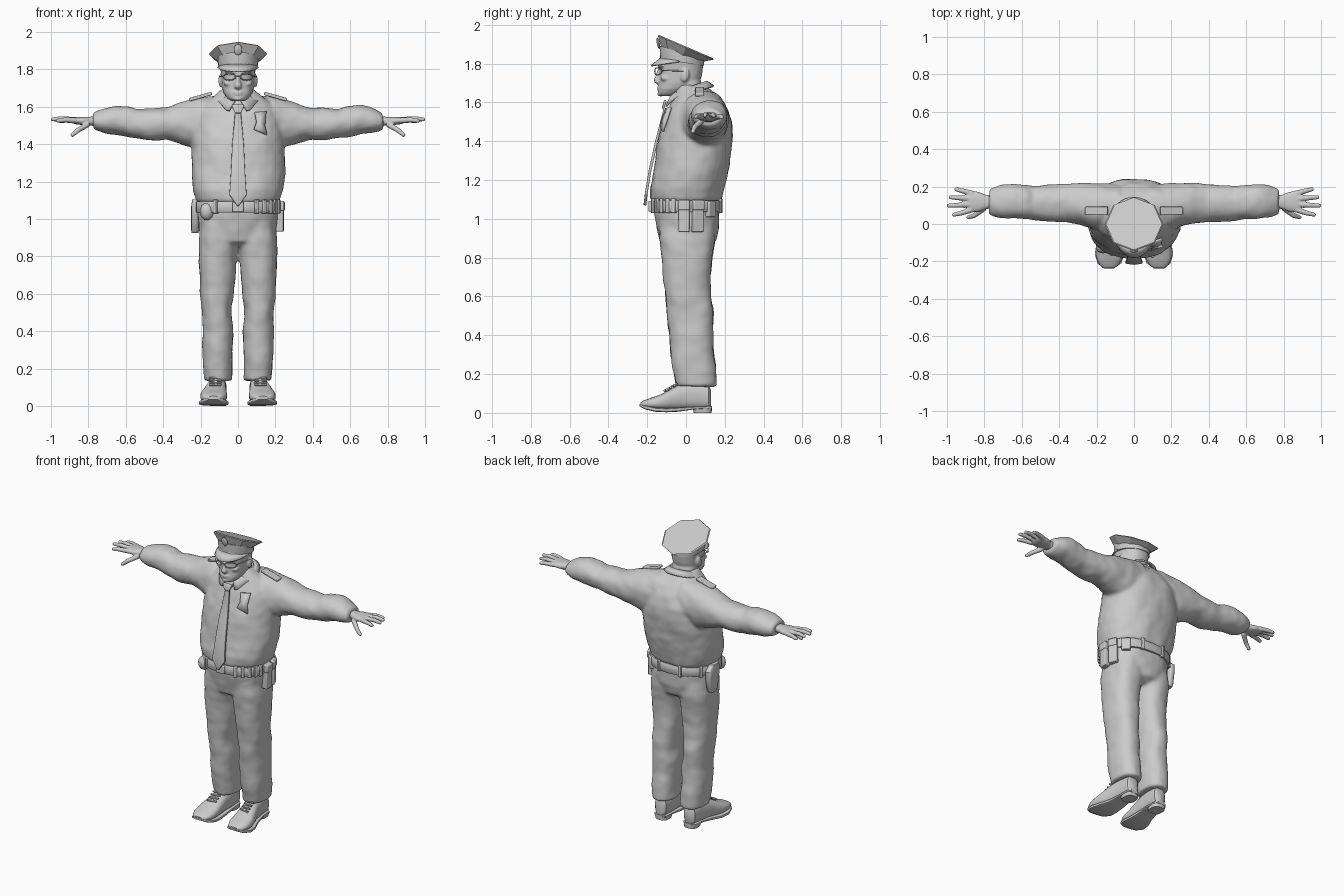
import bpy, bmesh, math
from mathutils import Matrix, Vector

AX = {'x': (0, 1, 2), 'y': (1, 0, 2), 'z': (2, 0, 1)}

def loft(bm, axis, rings, n=32, p=2.3, sx=1, tilts=None, phase=0):
    """Closed skin through rings (position, a0, a1, b0, b1) across one axis."""
    t, u, v = AX[axis]
    loops = []
    for k, (pos, a0, a1, b0, b1) in enumerate(rings):
        loop = []
        for i in range(n):
            an = 2 * math.pi * i / n + phase
            c, s = math.cos(an), math.sin(an)
            co = [0, 0, 0]
            co[u] = (a0 + a1) / 2 + (a1 - a0) / 2 * math.copysign(abs(c) ** (2 / p), c)
            co[v] = (b0 + b1) / 2 + (b1 - b0) / 2 * math.copysign(abs(s) ** (2 / p), s)
            co[t] = pos + (tilts[k] * co[v] if tilts else 0)
            co[0] *= sx
            loop.append(bm.verts.new(co))
        loops.append(loop)
    for A, B in zip(loops, loops[1:]):
        for i in range(n):
            j = (i + 1) % n
            bm.faces.new((A[i], A[j], B[j], B[i]))
    bm.faces.new(loops[0][::-1])
    bm.faces.new(loops[-1])

def zr(rows):
    """Rings symmetric in x: (z, half width, front y, back y)."""
    return [(z, -h, h, f, b) for z, h, f, b in rows]

def ball(bm, c, s, rot=(0, 0, 0)):
    m = Matrix.Translation(c)
    for a, k in zip(rot, 'XYZ'):
        m = m @ Matrix.Rotation(math.radians(a), 4, k)
    bmesh.ops.create_uvsphere(bm, u_segments=16, v_segments=10, radius=1, matrix=m @ Matrix.Diagonal((*s, 1)))

def tube(bm, a, b, r0, r1, seg=10):
    a, b = Vector(a), Vector(b)
    m = Matrix.Translation((a + b) / 2) @ (b - a).to_track_quat('Z', 'Y').to_matrix().to_4x4()
    bmesh.ops.create_cone(bm, cap_ends=True, segments=seg, radius1=r0, radius2=r1, depth=(b - a).length, matrix=m)

def box(bm, m, size):
    bmesh.ops.create_cube(bm, size=1, matrix=m @ Matrix.Diagonal((*size, 1)))

def strip(bm, A, B):
    """Open surface between two point rows."""
    A, B = [bm.verts.new(q) for q in A], [bm.verts.new(q) for q in B]
    for i in range(len(A) - 1):
        bm.faces.new((A[i], A[i + 1], B[i + 1], B[i]))

def finish(name, bm, mirror=False, voxel=0, smooth=0, solid=0, bevel=0, folds=0, angle=40):
    bmesh.ops.recalc_face_normals(bm, faces=bm.faces)
    me = bpy.data.meshes.new(name)
    bm.to_mesh(me)
    bm.free()
    ob = bpy.data.objects.new(name, me)
    bpy.context.collection.objects.link(ob)
    bpy.ops.object.select_all(action='DESELECT')
    ob.select_set(True)
    bpy.context.view_layer.objects.active = ob
    bpy.ops.object.shade_smooth_by_angle(angle=math.radians(angle))
    if mirror:
        ob.modifiers.new('mirror', 'MIRROR')
    if solid:
        md = ob.modifiers.new('thickness', 'SOLIDIFY')
        md.thickness, md.offset = solid, 0
    if bevel:
        md = ob.modifiers.new('bevel', 'BEVEL')
        md.width, md.segments = bevel, 2
    if voxel:
        md = ob.modifiers.new('blend', 'REMESH')
        md.mode, md.voxel_size, md.use_smooth_shade = 'VOXEL', voxel, True
    if smooth:
        md = ob.modifiers.new('soften', 'SMOOTH')
        md.factor, md.iterations = 0.5, smooth
    if folds:
        tex = bpy.data.textures.new(name + '_folds', 'CLOUDS')
        tex.noise_scale, tex.noise_depth = 0.11, 1
        md = ob.modifiers.new('folds', 'DISPLACE')
        md.texture, md.strength, md.mid_level = tex, folds, 0.45
    return ob

# shirt: torso and both sleeves blended together
bm = bmesh.new()
loft(bm, 'z', zr([(1.085, .205, -.165, .165), (1.1, .222, -.182, .185), (1.16, .24, -.185, .20),
    (1.25, .25, -.168, .215), (1.35, .25, -.15, .232), (1.43, .245, -.138, .24), (1.5, .235, -.115, .238),
    (1.57, .215, -.09, .21), (1.62, .175, -.07, .175), (1.66, .125, -.055, .13), (1.69, .09, -.045, .10)]))
for sx in (1, -1):
    loft(bm, 'x', [(.08, .0, .21, 1.40, 1.66), (.2, -.03, .22, 1.37, 1.652), (.30, .0, .22, 1.40, 1.622),
        (.38, .01, .215, 1.425, 1.595), (.47, .012, .208, 1.42, 1.59), (.54, .02, .205, 1.435, 1.585),
        (.58, .025, .207, 1.435, 1.602), (.65, .03, .213, 1.45, 1.608), (.71, .035, .208, 1.46, 1.595),
        (.75, .045, .195, 1.472, 1.578), (.775, .055, .185, 1.48, 1.565)], p=2.1, sx=sx)
finish('shirt', bm, voxel=.011, smooth=6, folds=.014)

# trousers: hips and two legs blended
bm = bmesh.new()
loft(bm, 'z', zr([(.85, .13, -.08, .10), (.88, .20, -.132, .15), (.95, .212, -.15, .168),
                  (1.03, .217, -.165, .17), (1.09, .212, -.165, .165)]))
for sx in (1, -1):
    loft(bm, 'z', [(.135, .03, .18, -.05, .157), (.17, .03, .183, -.056, .157), (.3, .03, .19, -.08, .145),
        (.4, .024, .19, -.086, .14), (.47, .034, .19, -.098, .138), (.53, .036, .194, -.102, .142),
        (.6, .024, .2, -.106, .13), (.7, .014, .205, -.116, .126), (.8, .006, .208, -.126, .136),
        (.9, -.01, .21, -.138, .152), (.98, -.01, .2, -.14, .15)], sx=sx)
finish('trousers', bm, voxel=.011, smooth=4, folds=.012)

# hands with spread fingers and a lowered thumb
bm = bmesh.new()
loft(bm, 'x', [(.75, .085, .155, 1.495, 1.55), (.79, .08, .155, 1.50, 1.547), (.83, .065, .172, 1.502, 1.547),
               (.875, .062, .178, 1.508, 1.545), (.89, .07, .172, 1.515, 1.542)], n=20)
for a, b, c in [((.87, .076, 1.527), (.925, .058, 1.53), (.962, .05, 1.526)),
                ((.875, .105, 1.53), (.945, .1, 1.537), (.99, .098, 1.533)),
                ((.875, .135, 1.53), (.94, .14, 1.536), (.98, .143, 1.531)),
                ((.865, .163, 1.526), (.92, .178, 1.528), (.95, .185, 1.523)),
                ((.80, .085, 1.508), (.855, .045, 1.475), (.885, .036, 1.45))]:
    tube(bm, a, b, .016, .0135)
    tube(bm, b, c, .0135, .011)
    ball(bm, b, (.0135,) * 3)
    ball(bm, c, (.011,) * 3)
finish('hands', bm, mirror=True, voxel=.0045, smooth=2)

# head: skull, jaw, neck, nose, brow, lips and ears
bm = bmesh.new()
loft(bm, 'z', zr([(1.57, .085, -.04, .09), (1.63, .082, -.055, .085), (1.70, .08, -.06, .08), (1.73, .07, -.05, .07)]))
loft(bm, 'z', zr([(1.632, .035, -.13, -.06), (1.645, .055, -.142, -.02), (1.67, .075, -.142, .03),
    (1.70, .085, -.137, .07), (1.74, .088, -.138, .082), (1.77, .09, -.138, .086), (1.81, .095, -.14, .09),
    (1.84, .09, -.13, .085)]))
loft(bm, 'z', zr([(1.695, .012, -.15, -.12), (1.702, .02, -.162, -.12), (1.715, .019, -.167, -.12),
                  (1.74, .012, -.156, -.12), (1.768, .01, -.147, -.12)]), n=12)
ball(bm, (0, -.136, 1.678), (.03, .014, .006))
ball(bm, (0, -.135, 1.666), (.026, .014, .006))
ball(bm, (0, -.132, 1.645), (.026, .016, .014))
for s in (1, -1):
    ball(bm, (s * .04, -.13, 1.785), (.034, .018, .008), (0, s * -8, s * 12))
    ball(bm, (s * .052, -.105, 1.725), (.026, .026, .016))
    ball(bm, (s * .093, -.005, 1.74), (.012, .022, .036), (-12, 0, 0))
finish('head', bm, voxel=.006, smooth=2)

# glasses
bm = bmesh.new()
for i in range(16):
    pts = []
    for k in (i, i + 1):
        a = 2 * math.pi * k / 16
        x = .046 + .033 * math.cos(a)
        pts.append((x, -.162 + 6 * x * x, 1.76 + .018 * math.sin(a)))
    tube(bm, *pts, .003, .003, 6)
tube(bm, (0, -.16, 1.766), (.015, -.16, 1.764), .003, .003, 6)
tube(bm, (.079, -.124, 1.765), (.099, .0, 1.762), .003, .003, 6)
finish('glasses', bm, mirror=True)

# cap: round band, eight-sided flared crown, visor and front plate
bm = bmesh.new()
loft(bm, 'z', zr([(1.803, .104, -.132, .094), (1.83, .107, -.135, .094), (1.852, .108, -.135, .095)]), p=2, tilts=[-.15, -.2, -.3])
finish('cap_band', bm)
bm = bmesh.new()
loft(bm, 'z', zr([(1.838, .108, -.125, .092), (1.882, .157, -.145, .143), (1.888, .15, -.138, .137), (1.888, .05, -.05, .05)]),
     n=8, p=2, tilts=[-.3, -.43, -.43, -.43])
finish('cap_crown', bm, angle=20)
bm = bmesh.new()
A, B = [], []
for i in range(17):
    a = math.pi + math.pi * i / 16
    c, s = math.cos(a), math.sin(a)
    A.append((.103 * c, -.03 + .1 * s, 1.812 - .016 * s))
    B.append((.107 * c, -.03 + .15 * s, 1.81 + .022 * s))
strip(bm, A, B)
finish('cap_visor', bm, solid=.007)
bm = bmesh.new()
ball(bm, (0, -.143, 1.905), (.022, .008, .03), (12, 0, 0))
finish('cap_plate', bm)

# collar wrapping the neck with points at the front
bm = bmesh.new()
A, B = [], []
for i in range(33):
    a = math.radians(-87 + 354 * i / 32)
    c, s = math.cos(a), math.sin(a)
    f = max(0, -s)
    A.append((.088 * c, .018 + .088 * s, 1.678 + .03 * s))
    B.append((.122 * c + math.copysign(.04, c) * f ** 6, .02 + .122 * s, 1.648 + .035 * s - .035 * f ** 4))
strip(bm, A, B)
finish('collar', bm, solid=.01)

# tie: knot and hanging blade
bm = bmesh.new()
rows = [(1.61, .03, -.104), (1.6, .033, -.11), (1.572, .018, -.118), (1.568, .016, -.11), (1.4, .031, -.152),
        (1.25, .038, -.185), (1.13, .046, -.205), (1.07, .004, -.212)]
strip(bm, [(-w, y, z) for z, w, y in rows], [(w, y, z) for z, w, y in rows])
finish('tie', bm, solid=.014, bevel=.003)

# chest badge
bm = bmesh.new()
bm.faces.new([bm.verts.new(q) for q in [(.09, -.1, 1.57), (.15, -.078, 1.575), (.143, -.103, 1.50),
                                        (.154, -.118, 1.45), (.085, -.132, 1.48), (.1, -.118, 1.52)]])
finish('badge', bm, solid=.012)

# shoulder straps
bm = bmesh.new()
box(bm, Matrix.Translation((.2, .07, 1.655)) @ Matrix.Rotation(math.radians(16), 4, 'Y'), (.125, .045, .018))
finish('shoulder_straps', bm, mirror=True, bevel=.005)

# belt and buckle
bm = bmesh.new()
loft(bm, 'z', zr([(1.035, .222, -.178, .182), (1.04, .226, -.182, .186), (1.09, .226, -.182, .186), (1.095, .222, -.178, .182)]))
finish('belt', bm)
bm = bmesh.new()
box(bm, Matrix.Translation((0, -.185, 1.065)), (.06, .018, .055))
finish('buckle', bm, bevel=.005)

def on_belt(deg, z, out=0):
    """Frame on the belt: local x points outward."""
    a = math.radians(deg)
    p = Vector(((.224 + out) * math.cos(a), (.184 + out) * math.sin(a), z))
    n = math.atan2(math.sin(a) / .184, math.cos(a) / .224)
    return Matrix.Translation(p) @ Matrix.Rotation(n, 4, 'Z')

# belt pouches with flaps, small keepers, handcuff case and holster
bm = bmesh.new()
for deg in (-3, 19):
    box(bm, on_belt(deg, 1.015), (.04, .056, .165))
    box(bm, on_belt(deg, 1.07, .004), (.042, .06, .05))
box(bm, on_belt(42, 1.05), (.04, .055, .08))
finish('belt_pouches', bm, bevel=.006)
bm = bmesh.new()
for deg in (-64, -52, -41, -30, -20, -122, 70, 110, 145):
    box(bm, on_belt(deg, 1.067), (.028, .022, .075))
finish('belt_keepers', bm, bevel=.004)
bm = bmesh.new()
ball(bm, Matrix.Identity(3) @ on_belt(-138, 1.04).translation, (.038, .034, .046))
finish('cuff_case', bm)
bm = bmesh.new()
loft(bm, 'z', [(.925, -.247, -.212, .025, .075), (.94, -.25, -.208, .01, .085), (1.02, -.25, -.205, -.01, .1),
               (1.07, -.25, -.205, -.02, .1), (1.105, -.245, -.21, -.01, .06)], n=20, p=3.5)
finish('holster', bm)

# shoes: uppers, soles, heels, laces
bm = bmesh.new()
loft(bm, 'y', [(.13, .08, .135, .03, .11), (.12, .065, .15, .02, .15), (.05, .06, .157, .018, .16),
    (-.03, .062, .168, .016, .15), (-.08, .06, .186, .014, .122), (-.13, .057, .202, .014, .095),
    (-.18, .06, .202, .02, .078), (-.22, .08, .185, .026, .064), (-.235, .105, .16, .034, .052)], n=24, p=2.5)
finish('shoe_uppers', bm, mirror=True, smooth=1)
bm = bmesh.new()
loft(bm, 'y', [(.134, .08, .138, .022, .035), (.115, .062, .154, .02, .035), (.04, .058, .158, .018, .032),
    (-.04, .056, .175, .006, .028), (-.1, .052, .2, .003, .024), (-.16, .05, .21, .006, .028),
    (-.21, .068, .195, .018, .038), (-.24, .11, .16, .034, .045)], n=20, p=5)
loft(bm, 'z', [(0, .064, .15, .04, .132), (.026, .062, .154, .035, .134)], n=20, p=3)
finish('shoe_soles', bm, mirror=True)
bm = bmesh.new()
for i in range(4):
    y, z = -.04 - .02 * i, .15 - .012 * i
    tube(bm, (.09, y, z), (.152, y - .012, z), .006, .006, 8)
    ball(bm, (.12, y, z + .003), (.012, .009, .008))
finish('laces', bm, mirror=True)
